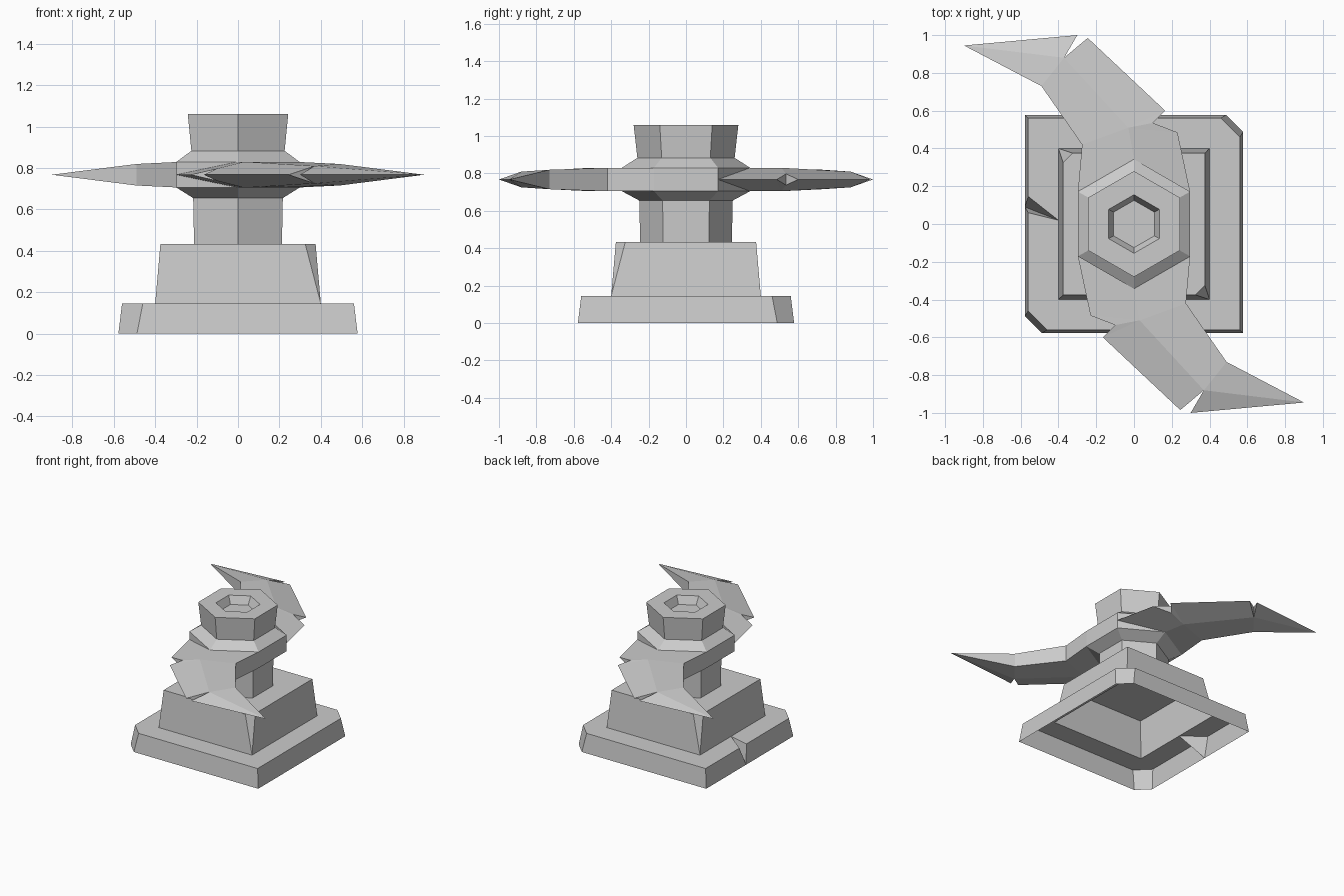
import bpy
import math

cube = bpy.data.objects.get("Cube")
if cube:
    bpy.data.objects.remove(cube, do_unlink=True)

grey = bpy.data.materials.new("stone_grey")
grey.use_nodes = True
grey.diffuse_color = (0.6, 0.6, 0.6, 1)
grey.node_tree.nodes["Principled BSDF"].inputs["Base Color"].default_value = (0.6, 0.6, 0.6, 1)


def build(name, polygons):
    """Make a flat-shaded object from polygons, merging shared and repeated points."""
    index, faces = {}, []
    for poly in polygons:
        ids = [index.setdefault(tuple(round(c, 4) for c in p), len(index)) for p in poly]
        ids = list(dict.fromkeys(ids))
        if len(ids) > 2:
            faces.append(ids)
    mesh = bpy.data.meshes.new(name)
    mesh.from_pydata(list(index), [], faces)
    mesh.materials.append(grey)
    obj = bpy.data.objects.new(name, mesh)
    bpy.context.collection.objects.link(obj)
    return obj


def loft(loops, cap=False):
    """Quads between successive counter-clockwise loops of equal length."""
    polys = []
    for a, b in zip(loops, loops[1:]):
        n = len(a)
        polys += [(a[i], a[(i + 1) % n], b[(i + 1) % n], b[i]) for i in range(n)]
    if cap:
        polys.append(loops[-1])
    return polys


def level(points, z):
    return [(x, y, z) for x, y in points]


def square(r, cut_pp, cut_pm):
    """Corners (+-), (++), (-+), (--), each opposite pair doubled by its own chamfer."""
    half = [(r - cut_pm, -r), (r, -r + cut_pm), (r, r - cut_pp), (r - cut_pp, r)]
    return half + [(-x, -y) for x, y in half]


# Lower plinth: hollow, two chamfered corners and a crack in one side
def with_crack(corners, crack):
    return corners[:6] + crack + corners[6:]


apex = (-0.4, 0.02)
plinth = [
    level(with_crack(square(0.578, 0.09, 0), [(-0.578, 0.09)] * 3), 0),
    level(with_crack(square(0.56, 0.1, 0), [(-0.56, 0.146), apex, (-0.56, 0.06)]), 0.145),
    level(with_crack(square(0.4, 0, 0), [apex] * 3), 0.145),
]
build("lower_plinth", loft(plinth))

# Upper plinth: hollow, with two chipped corners
build("upper_plinth", loft([level(square(0.4, 0, 0), 0.145),
                            level(square(0.375, 0, 0.05), 0.432)], cap=True))


# Hexagonal column, hub and socketed cap
def hexagon(r, z):
    angles = [math.radians(30 + 60 * i) for i in range(6)]
    return [(r * math.cos(a), r * math.sin(a), z) for a in angles]


profile = [(0.245, 0.432), (0.25, 0.655), (0.343, 0.705), (0.343, 0.83),
           (0.26, 0.883), (0.28, 1.06), (0.155, 1.06), (0.125, 1.0)]
build("column_and_hub", loft([hexagon(r, z) for r, z in profile], cap=True))

# Curved blades: x, y and half thickness of each point, sharp where thickness is zero
MID = 0.7675
blade = {
    "root_back": (-0.297, 0.1715, 0.0625), "root_ridge": (0, 0.343, 0.0625),
    "root_edge": (0.297, 0.1715, 0),
    "mid_back": (-0.275, 0.42, 0.0625), "mid_ridge": (-0.03, 0.51, 0.0625),
    "mid_edge": (0.23, 0.485, 0),
    "nick": (0.1, 0.535, 0.03), "barb": (0.165, 0.6, 0), "shoulder": (-0.245, 0.985, 0),
    "tip_back": (-0.49, 0.73, 0.052), "tip_nick": (-0.37, 0.88, 0.042),
    "tip_barb": (-0.3, 1.0, 0), "tip": (-0.9, 0.945, 0),
}
facets = [
    "root_back root_ridge mid_ridge mid_back", "root_ridge root_edge mid_edge mid_ridge",
    "mid_ridge mid_edge nick", "mid_ridge nick barb", "mid_ridge barb shoulder tip_nick",
    "mid_back mid_ridge tip_nick tip_back", "tip_back tip_nick tip", "tip_nick tip_barb tip",
]
rim = ("root_edge mid_edge nick barb shoulder tip_nick tip_barb tip "
       "tip_back mid_back root_back").split()


def blade_polygons(turn):
    def point(key, side):
        x, y, h = blade[key]
        return (turn * x, turn * y, MID + side * h)

    polys = []
    for facet in facets:
        keys = facet.split()
        polys.append([point(k, 1) for k in keys])
        polys.append([point(k, -1) for k in reversed(keys)])
    for a, b in zip(rim, rim[1:]):
        polys.append([point(a, -1), point(b, -1), point(b, 1), point(a, 1)])
    return polys


build("back_blade", blade_polygons(1))
build("front_blade", blade_polygons(-1))
